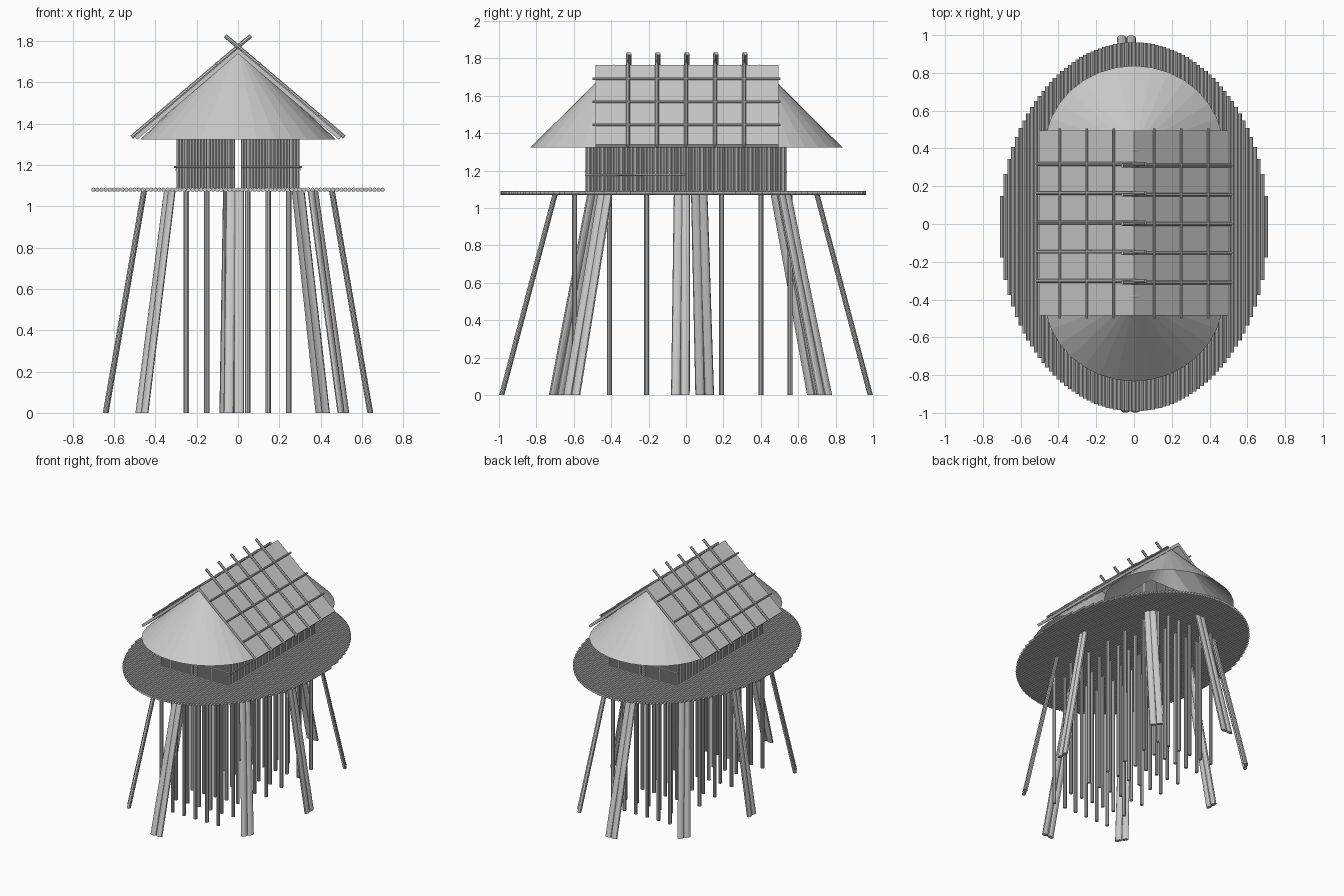
import bpy, bmesh, math
from mathutils import Vector

if "Cube" in bpy.data.objects:
    bpy.data.objects.remove(bpy.data.objects["Cube"])


def finish(bm, name):
    bmesh.ops.recalc_face_normals(bm, faces=bm.faces[:])
    me = bpy.data.meshes.new(name)
    bm.to_mesh(me)
    bm.free()
    ob = bpy.data.objects.new(name, me)
    bpy.context.collection.objects.link(ob)
    return ob


def loft(bm, p0, p1, u, v, n):
    """Closed bar between two points; u and v are the half-axes of its section."""
    rings = []
    for p in (p0, p1):
        rings.append([bm.verts.new(Vector(p) + u * math.cos(t) + v * math.sin(t))
                      for t in (2 * math.pi * i / n for i in range(n))])
    for i in range(n):
        j = (i + 1) % n
        bm.faces.new((rings[0][i], rings[0][j], rings[1][j], rings[1][i]))
    bm.faces.new(rings[0])
    bm.faces.new(rings[1])


def pole(bm, p0, p1, r, n=8):
    d = (Vector(p1) - Vector(p0)).normalized()
    u = d.orthogonal().normalized()
    loft(bm, p0, p1, u * r, d.cross(u) * r, n)


# Elliptical deck of poles laid side by side
bm = bmesh.new()
A, B, YC = 0.71, 0.977, -0.015
for i in range(-35, 36):
    x = i * 0.02
    h = B * math.sqrt(1 - (x / A) ** 2)
    pole(bm, (x, YC - h, 1.08), (x, YC + h, 1.08), 0.0105)
finish(bm, "deck_poles")

# Grid of upright stilts
bm = bmesh.new()
for i in range(6):
    for y in (-0.595, -0.41, -0.21, 0.0, 0.19, 0.40, 0.557):
        x = -0.25 + i * 0.099
        pole(bm, (x, y, 0), (x, y, 1.075), 0.0135, 10)
finish(bm, "upright_stilts")

# Eight pairs of leaning flat posts around the rim
bm = bmesh.new()
feet = [(0.64, -0.03), (-0.64, 0.10), (-0.02, -0.985), (-0.04, 0.985),
        (0.51, -0.61), (0.41, 0.74), (-0.465, -0.69), (-0.465, 0.69)]
for x, y in feet:
    out = Vector((x / 0.65 ** 2, y / 0.98 ** 2, 0)).normalized()
    if abs(x) < 0.1:
        out = Vector((0, 1, 0))
    elif abs(y) < 0.2:
        out = Vector((1, 0, 0))
    tan = Vector((-out.y, out.x, 0))
    for s in (-1, 1):
        foot = Vector((x, y, 0)) + tan * 0.025 * s
        head = Vector((x * 0.71, y * 0.71, 1.075)) + tan * 0.019 * s
        loft(bm, foot, head, tan * 0.025, out * 0.014, 12)
finish(bm, "leaning_posts")

# Walls of upright sticks, with a thin slit in the middle of each end
bm = bmesh.new()
WX, WY, Z0, Z1 = 0.29, 0.53, 1.085, 1.335
for s in (-1, 1):
    for i in range(40):
        x = -WX + 2 * WX * i / 39
        if abs(x) > 0.009:
            pole(bm, (x, s * WY, Z0), (x, s * WY, Z1), 0.0075, 6)
    for i in range(72):
        y = -WY + 2 * WY * i / 71
        pole(bm, (s * WX, y, Z0), (s * WX, y, Z1), 0.0075, 6)
finish(bm, "wall_sticks")

# Thin rails tied across the walls
bm = bmesh.new()
for s in (-1, 1):
    for t in (-1, 1):
        pole(bm, (t * 0.02, s * 0.537, 1.19), (t * 0.31, s * 0.537, 1.19), 0.005, 6)
    pole(bm, (s * 0.298, -0.54, 1.175), (s * 0.298, 0.0, 1.178), 0.005, 6)
finish(bm, "wall_rails")

# Gable roof: chevron profile pulled along y
bm = bmesh.new()
prof = [(-0.5, 1.338), (0, 1.765), (0.5, 1.338), (0.488, 1.322), (0, 1.738), (-0.488, 1.322)]
ends = [[bm.verts.new((x, y, z)) for x, z in prof] for y in (-0.485, 0.495)]
for i in range(6):
    j = (i + 1) % 6
    bm.faces.new((ends[0][i], ends[0][j], ends[1][j], ends[1][i]))
for e in ends:
    bm.faces.new((e[0], e[1], e[4], e[5]))
    bm.faces.new((e[1], e[2], e[3], e[4]))
finish(bm, "gable_roof")

# Open cones covering both roof ends
for name, yc in (("front_roof_cone", -0.385), ("back_roof_cone", 0.39)):
    bm = bmesh.new()
    tip = bm.verts.new((0, yc, 1.768))
    n = 32
    rim = [bm.verts.new((0.475 * math.cos(2 * math.pi * i / n),
                         yc + 0.448 * math.sin(2 * math.pi * i / n), 1.322)) for i in range(n)]
    for i in range(n):
        bm.faces.new((tip, rim[i], rim[(i + 1) % n]))
    finish(bm, name)

# Crossed rafters and long battens lying on the roof
bm = bmesh.new()
for s in (-1, 1):
    for i in range(-2, 3):
        y = i * 0.155 + 0.004 - s * 0.004
        pole(bm, (s * 0.515, y, 1.334), (-s * 0.062, y, 1.825), 0.01)
    for x in (0.106, 0.25, 0.393):
        z = 1.775 - 0.854 * x
        pole(bm, (s * x, -0.50, z + 0.005), (s * x, 0.505, z + 0.005), 0.0065)
finish(bm, "roof_rafters_and_battens")
